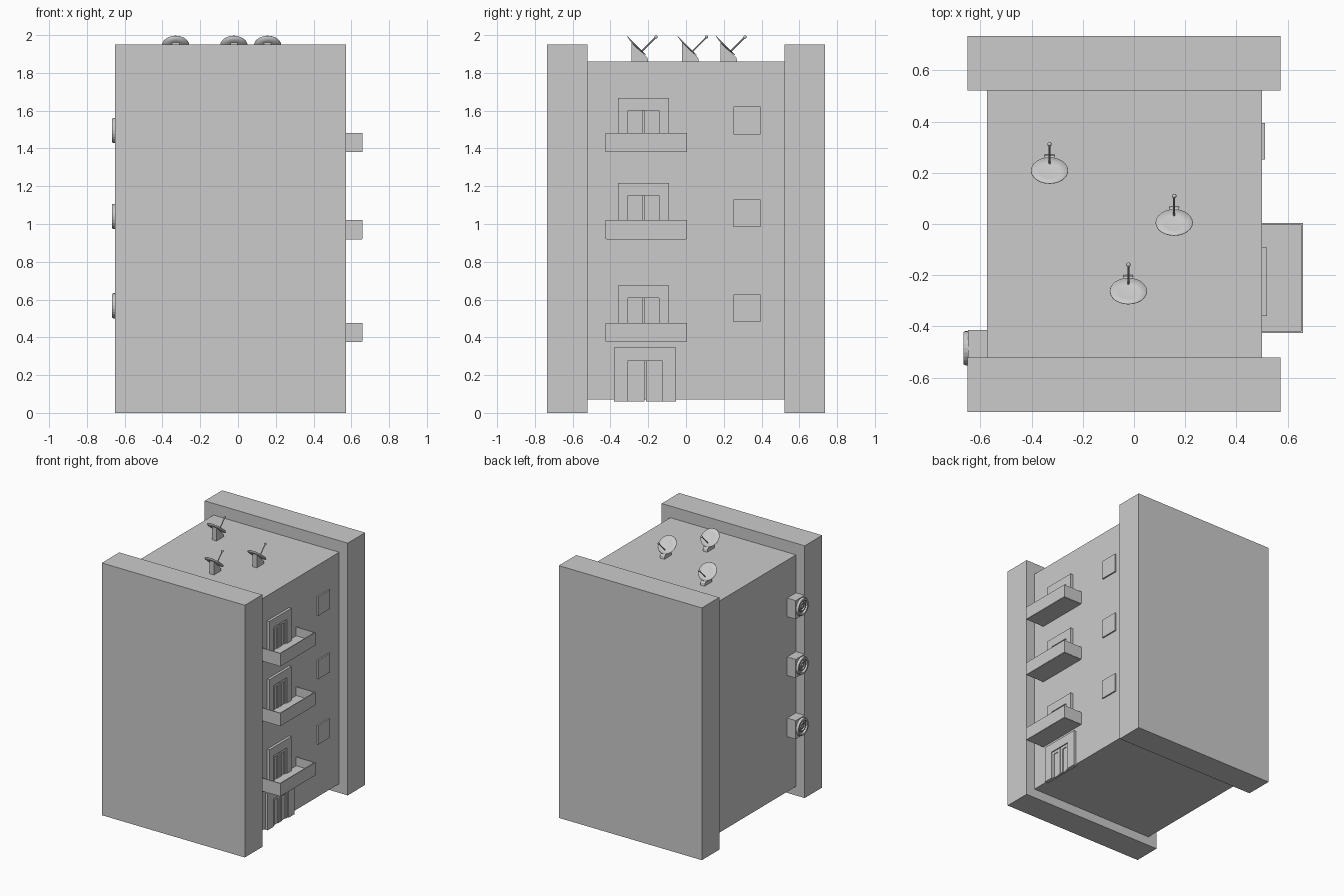
import bpy, bmesh, math
from mathutils import Matrix, Vector

if "Cube" in bpy.data.objects:
    bpy.data.objects.remove(bpy.data.objects["Cube"])


def finish(name, bm):
    bmesh.ops.recalc_face_normals(bm, faces=bm.faces)
    me = bpy.data.meshes.new(name)
    bm.to_mesh(me)
    bm.free()
    ob = bpy.data.objects.new(name, me)
    bpy.context.collection.objects.link(ob)
    return ob


def boxes(name, *ranges):
    """One object from boxes given as (x0, x1, y0, y1, z0, z1)."""
    bm = bmesh.new()
    for x0, x1, y0, y1, z0, z1 in ranges:
        m = Matrix.Translation(((x0 + x1) / 2, (y0 + y1) / 2, (z0 + z1) / 2))
        bmesh.ops.create_cube(bm, size=1, matrix=m @ Matrix.Diagonal((x1 - x0, y1 - y0, z1 - z0, 1)))
    return finish(name, bm)


def extrude(name, pts, direction):
    bm = bmesh.new()
    face = bm.faces.new([bm.verts.new(p) for p in pts])
    ext = bmesh.ops.extrude_face_region(bm, geom=[face])
    bmesh.ops.translate(bm, vec=direction, verts=[v for v in ext["geom"] if isinstance(v, bmesh.types.BMVert)])
    return finish(name, bm)


def lathe(name, profile, centre, axis, n=24):
    """Revolve a closed (radius, height) loop around an axis."""
    bm = bmesh.new()
    rot = Vector((0, 0, 1)).rotation_difference(Vector(axis)).to_matrix().to_4x4()
    vs = [bm.verts.new((r, 0, h)) for r, h in profile]
    es = [bm.edges.new((vs[i], vs[(i + 1) % len(vs)])) for i in range(len(vs))]
    bmesh.ops.spin(bm, geom=vs + es, cent=(0, 0, 0), axis=(0, 0, 1), angle=2 * math.pi, steps=n)
    bmesh.ops.remove_doubles(bm, verts=bm.verts, dist=1e-4)
    bmesh.ops.dissolve_degenerate(bm, edges=bm.edges, dist=1e-5)
    bm.transform(Matrix.Translation(centre) @ rot)
    return finish(name, bm)


def door(name, yc, half, inner, z0, z_in, z1, depth):
    """Surround (inverted U) with a pair of recessed leaves."""
    prof = [(-half, z0), (-half, z1), (half, z1), (half, z0),
            (inner, z0), (inner, z_in), (-inner, z_in), (-inner, z0)]
    extrude(name + "_surround", [(0.49, yc + y, z) for y, z in prof], (depth, 0, 0))
    g, s = 0.004, 0.022
    leaves = []
    for a, b in ((-inner, -g), (g, inner)):
        leaves += [(0.49, 0.512, yc + a, yc + a + s, z0, z_in), (0.49, 0.512, yc + b - s, yc + b, z0, z_in),
                   (0.49, 0.512, yc + a + s, yc + b - s, z_in - s, z_in),
                   (0.49, 0.506, yc + a + s, yc + b - s, z0, z_in - s)]
    boxes(name + "_leaves", *leaves)


# Main block and the two taller end walls
boxes("building_body", (-0.575, 0.50, -0.53, 0.53, 0.07, 1.86))
boxes("front_end_wall", (-0.65, 0.573, -0.735, -0.522, 0, 1.95))
boxes("back_end_wall", (-0.65, 0.573, 0.522, 0.735, 0, 1.95))

# Balconies, each with slab and thin parapet, and a door behind
for i, (z, top) in enumerate(((0.375, 0.675), (0.918, 1.217), (1.38, 1.667))):
    y0, y1, x1, t = -0.425, 0.004, 0.66, 0.007
    boxes(f"balcony_slab_{i}", (0.49, x1 - 0.003, y0 + 0.003, y1 - 0.003, z, z + 0.035))
    rail = [(0.49, y0), (x1, y0), (x1, y1), (0.49, y1),
            (0.49, y1 - t), (x1 - t, y1 - t), (x1 - t, y0 + t), (0.49, y0 + t)]
    extrude(f"balcony_parapet_{i}", [(x, y, z + 0.002) for x, y in rail], (0, 0, 0.1))
    door(f"balcony_door_{i}", -0.225, 0.134, 0.081, z + 0.03, top - 0.066, top, 0.03)

# Street entrance
door("entrance_door", -0.217, 0.163, 0.092, 0.06, 0.275, 0.345, 0.03)

# Windows
for i, z in enumerate((0.48, 0.985, 1.475)):
    boxes(f"window_{i}", (0.49, 0.511, 0.252, 0.395, z, z + 0.146))

# Air conditioning units on the left side
for i, z in enumerate((0.567, 1.04, 1.495)):
    y = -0.485
    boxes(f"aircon_box_{i}", (-0.648, -0.57, y - 0.07, y + 0.07, z - 0.072, z + 0.072))
    for part, r0, r1, h in (("outer_ring", 0.05, 0.067, 0.018), ("inner_ring", 0.025, 0.037, 0.014), ("hub", 0, 0.014, 0.014)):
        lathe(f"aircon_{part}_{i}", [(r0, -0.004), (r1, -0.004), (r1, h * 0.6), (r1 - 0.004, h), (r0, h)],
              (-0.648, y, z), (-1, 0, 0))

# Roof satellite dishes facing up and back
for i, (x, y) in enumerate(((-0.33, 0.207), (0.157, 0.004), (-0.022, -0.264))):
    wedge = [(-0.025, 1.855), (0.065, 1.855), (0.06, 1.88), (-0.025, 1.965)]
    extrude(f"dish_stand_{i}", [(x - 0.019, y + a, b) for a, b in wedge], (0.038, 0, 0))
    c = Vector((x, y, 1.943))
    d = Vector((0, 0.707, 0.707))
    bowl = [(0, -0.006), (0.04, -0.004), (0.073, 0.002), (0.072, 0.004), (0.04, 0), (0, -0.002)]
    ob = lathe(f"dish_bowl_{i}", bowl, c, d)
    for p in ob.data.polygons:
        p.use_smooth = True
    # Feed arm with a small knob
    a, b = c + Vector((0, 0.03, -0.028)), c + Vector((0, 0.105, 0.047))
    L = (b - a).length
    lathe(f"dish_arm_{i}", [(0, 0), (0.004, 0), (0.004, L), (0, L)], a, b - a, 8)
    bm = bmesh.new()
    bmesh.ops.create_uvsphere(bm, u_segments=10, v_segments=6, radius=0.009, matrix=Matrix.Translation(b))
    finish(f"dish_knob_{i}", bm)
